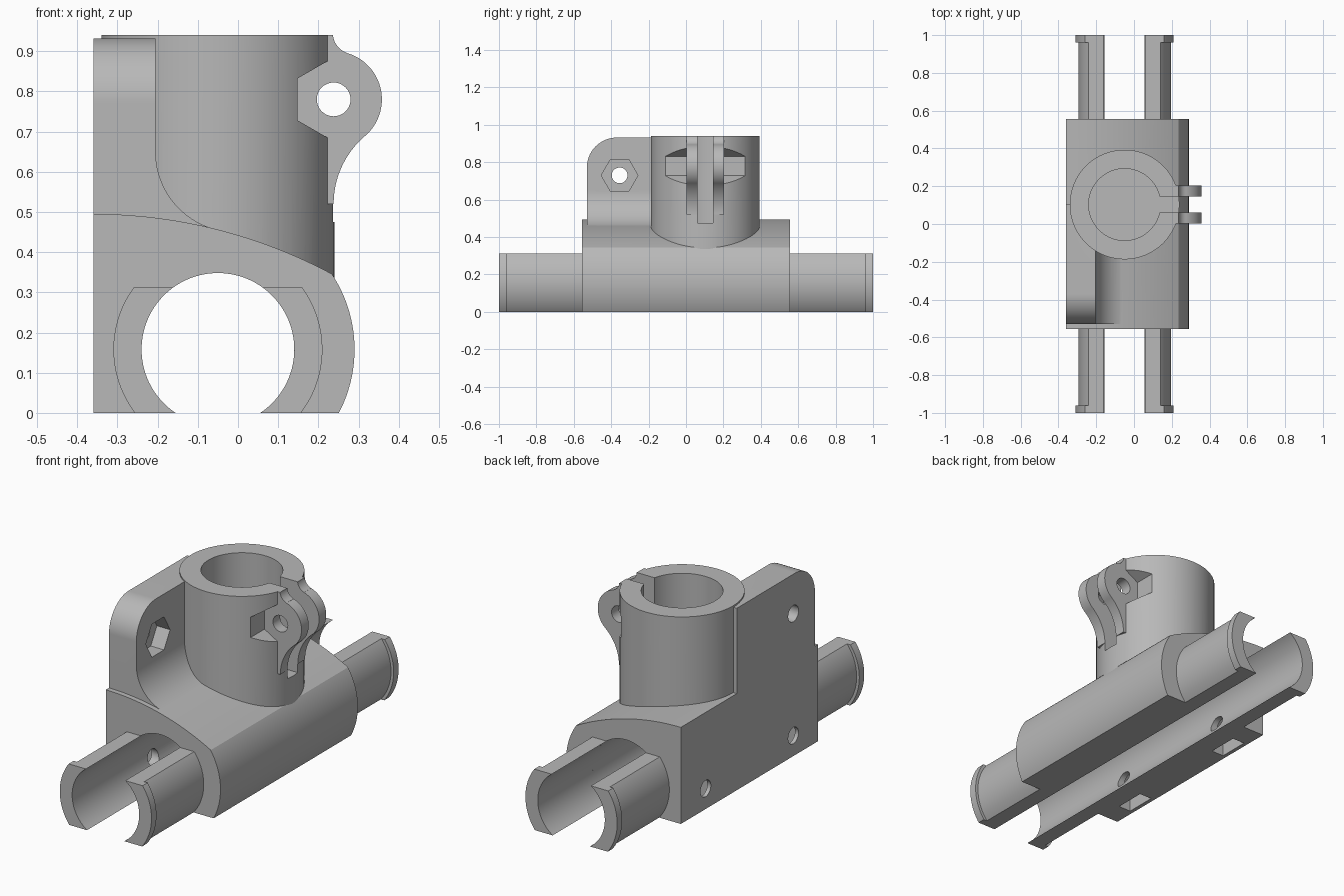
import bpy, bmesh
from math import cos, sin, asin, atan2, pi, radians

cube = bpy.data.objects.get("Cube")
if cube:
    bpy.data.objects.remove(cube, do_unlink=True)

grey = bpy.data.materials.new("plain grey")
grey.use_nodes = True
colour = (0.48, 0.48, 0.48, 1)
grey.diffuse_color = colour
grey.node_tree.nodes["Principled BSDF"].inputs["Base Color"].default_value = colour


def arc(cx, cy, r, start, end, n=32):
    steps = [start + (end - start) * i / n for i in range(n + 1)]
    return [(cx + r * cos(t), cy + r * sin(t)) for t in steps]


def circle(cx, cy, r, n=96, turn=0.0):
    return arc(cx, cy, r, turn, turn + 2 * pi, n)[:-1]


def prism(name, points, axis, low, high):
    """Extrude a flat profile along x (yz points), y (xz points) or z (xy points)."""
    place = {"x": lambda a, b, d: (d, a, b),
             "y": lambda a, b, d: (a, d, b),
             "z": lambda a, b, d: (a, b, d)}[axis]
    bm = bmesh.new()
    rings = [[bm.verts.new(place(a, b, d)) for a, b in points] for d in (low, high)]
    for ring in rings:
        bm.faces.new(ring)
    for i in range(len(points)):
        j = (i + 1) % len(points)
        bm.faces.new((rings[0][i], rings[0][j], rings[1][j], rings[1][i]))
    bmesh.ops.recalc_face_normals(bm, faces=bm.faces)
    mesh = bpy.data.meshes.new(name)
    bm.to_mesh(mesh)
    bm.free()
    mesh.materials.append(grey)
    obj = bpy.data.objects.new(name, mesh)
    bpy.context.collection.objects.link(obj)
    return obj


def combine(target, tool, operation):
    """Apply a boolean and discard the tool."""
    tool.hide_render = True
    mod = target.modifiers.new("combine", "BOOLEAN")
    mod.operation = operation
    mod.solver = "EXACT"
    mod.object = tool
    bpy.context.view_layer.objects.active = target
    bpy.ops.object.modifier_apply(modifier=mod.name)
    bpy.data.objects.remove(tool, do_unlink=True)


def add(target, tool):
    combine(target, tool, "UNION")


def cut(target, tool):
    combine(target, tool, "DIFFERENCE")


def smooth(obj):
    bpy.ops.object.select_all(action="DESELECT")
    obj.select_set(True)
    bpy.context.view_layer.objects.active = obj
    bpy.ops.object.shade_smooth_by_angle(angle=radians(25))


WALL, BX, BZ, BORE = -0.36, -0.05, 0.158, 0.19   # flat wall, horizontal bore
PY, TOP = 0.103, 0.94                            # vertical socket
LX, LZ, LUG = 0.238, 0.78, 0.12                  # clamp lugs
HOLE = 0.042

# Socket boss with hexagonal nut pockets
body = prism("clamp_body", circle(BX, PY, 0.29, 128), "z", 0.33, TOP)
cut(body, prism("pocket", circle(LX, LZ, 0.104, 6, pi / 2), "y", -0.4, 0.6))

# Horizontal housing with a gently curved top and round outer side
crown = 1.255
housing = [(WALL, 0)]
housing += arc(WALL, 0.495 - crown, crown, pi / 2, pi / 2 - asin(0.595 / crown))
housing += arc(BX, BZ, 0.34, atan2(0.187, 0.285), -asin(BZ / 0.34))
add(body, prism("housing", housing, "y", -0.556, 0.556))

# Upright mounting plate blended into the housing
plate_top = 0.932
plate = [(WALL, 0.3), (WALL, plate_top), (-0.205, plate_top)]
plate += arc(-0.005, 0.65, 0.2, pi, radians(256))
plate += [(-0.053, 0.3)]
add(body, prism("plate", plate, "y", -0.53, PY))
corner = arc(-0.37, plate_top - 0.16, 0.16, pi / 2, pi)
corner += [(-0.6, plate_top - 0.16), (-0.6, 1.1), (-0.37, 1.1)]
cut(body, prism("corner", corner, "x", -0.5, 0.1))

# Clamp lugs with blended roots
lug = [(0.1, TOP)] + arc(0.288, 0.945, 0.052, pi, radians(253), 12)[1:]
lug += arc(LX, LZ, LUG, radians(73), radians(-49.5), 48)
lug += arc(0.46, 0.52, 0.222, radians(130), pi, 24)
lug += [(0.1, 0.52)]
lug[1] = (lug[1][0], TOP)
add(body, prism("lugs", lug, "y", PY - 0.1, PY + 0.1))

# Bores and clamp slot
cut(body, prism("bore", circle(BX, BZ, BORE, 128), "y", -1.2, 1.2))
cut(body, prism("socket", circle(BX, PY, BORE, 128), "z", 0.475, 1.2))
slot = [(BX, 0.475), (0.6, 0.475), (0.6, 1.2), (BX, 1.2)]
cut(body, prism("slot", slot, "y", PY - 0.042, PY + 0.042))

# Bolt holes through the lugs and the plate, with the plate's nut pocket
cut(body, prism("lug_hole", circle(LX, LZ, HOLE, 40), "y", -0.5, 0.7))
cut(body, prism("plate_hole", circle(-0.355, 0.73, HOLE, 40), "x", -0.5, -0.1))
cut(body, prism("plate_pocket", circle(-0.355, 0.73, 0.098, 6), "x", -0.28, -0.08))

# Side bolt holes and nut slots opening underneath
for y in (-0.355, 0.355):
    cut(body, prism("side_hole", circle(y, 0.105, HOLE, 40), "x", -0.5, -0.15))
    trap = [(y - 0.08, -0.1), (y + 0.08, -0.1), (y + 0.08, 0.15), (y, 0.196), (y - 0.08, 0.15)]
    cut(body, prism("nut_slot", trap, "x", -0.34, -0.27))
smooth(body)


# Split sleeves at both ends, each finished with a raised lip
def jaw(r, side):
    def bend(radius, flip):
        low, high = asin(-BZ / radius), asin(0.154 / radius)
        if flip:
            low, high = high, low
        return [(BX + side * x, z) for x, z in arc(0, BZ, radius, low, high)]
    return bend(r, False) + bend(BORE, True)


for end, end_name in ((-1, "front"), (1, "back")):
    for side, side_name in ((-1, "right"), (1, "left")):
        label = f"{end_name}_{side_name}"
        spans = (("sleeve", 0.245, 0.55, 0.96), ("lip", 0.26, 0.96, 1.0))
        for part, radius, near, far in spans:
            low, high = sorted((end * near, end * far))
            smooth(prism(f"{label}_{part}", jaw(radius, side), "y", low, high))
